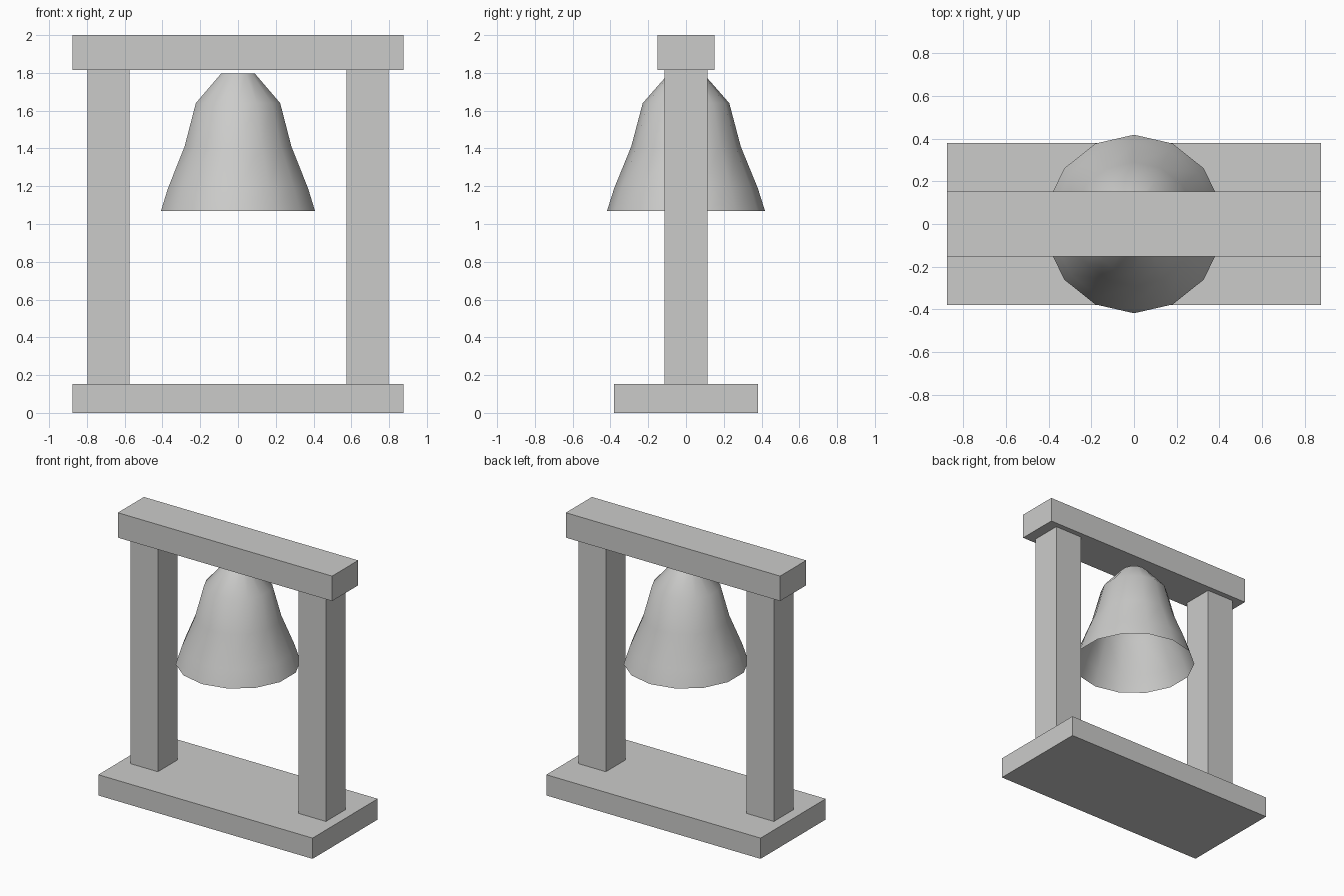
import bpy
import bmesh
from math import sin, cos, pi, radians

cube = bpy.data.objects.get("Cube")
if cube:
    bpy.data.objects.remove(cube, do_unlink=True)

# Single plain grey finish
grey = bpy.data.materials.new("plain_grey")
grey.use_nodes = True
colour = (0.6, 0.6, 0.59, 1)
grey.diffuse_color = colour
grey.node_tree.nodes["Principled BSDF"].inputs["Base Color"].default_value = colour


def add_object(name, bm):
    mesh = bpy.data.meshes.new(name)
    bmesh.ops.recalc_face_normals(bm, faces=bm.faces)
    bm.to_mesh(mesh)
    bm.free()
    mesh.materials.append(grey)
    obj = bpy.data.objects.new(name, mesh)
    bpy.context.collection.objects.link(obj)
    return obj


def box(name, x, half_x, half_y, bottom, top):
    bm = bmesh.new()
    bmesh.ops.create_cube(bm, size=1)
    bmesh.ops.scale(bm, vec=(2 * half_x, 2 * half_y, top - bottom), verts=bm.verts)
    bmesh.ops.translate(bm, vec=(x, 0, (bottom + top) / 2), verts=bm.verts)
    return add_object(name, bm)


# Frame: base slab, two posts and the crossbeam
BASE_TOP, BEAM_BOTTOM = 0.153, 1.816
box("base", 0, 0.875, 0.38, 0, BASE_TOP)
box("crossbeam", 0, 0.875, 0.152, BEAM_BOTTOM, 2)
for name, side in (("left_post", 1), ("right_post", -1)):
    box(name, side * 0.686, 0.111, 0.113, BASE_TOP, BEAM_BOTTOM)

# Bell: open, thin-walled shell lofted through rings, closed at the crown
SIDES = 14
profile = [(0.418, 1.07), (0.38, 1.19), (0.29, 1.41), (0.229, 1.64), (0.092, 1.796)]
bm = bmesh.new()
rings = []
for radius, z in profile:
    angles = [2 * pi * i / SIDES for i in range(SIDES)]
    rings.append([bm.verts.new((radius * sin(a), radius * cos(a), z)) for a in angles])
for low, high in zip(rings, rings[1:]):
    for i in range(SIDES):
        j = (i + 1) % SIDES
        bm.faces.new((low[j], low[i], high[i], high[j]))
bm.faces.new(reversed(rings[-1]))
bell = add_object("bell", bm)

bpy.ops.object.select_all(action="DESELECT")
bell.select_set(True)
bpy.context.view_layer.objects.active = bell
bpy.ops.object.shade_smooth_by_angle(angle=radians(35))
